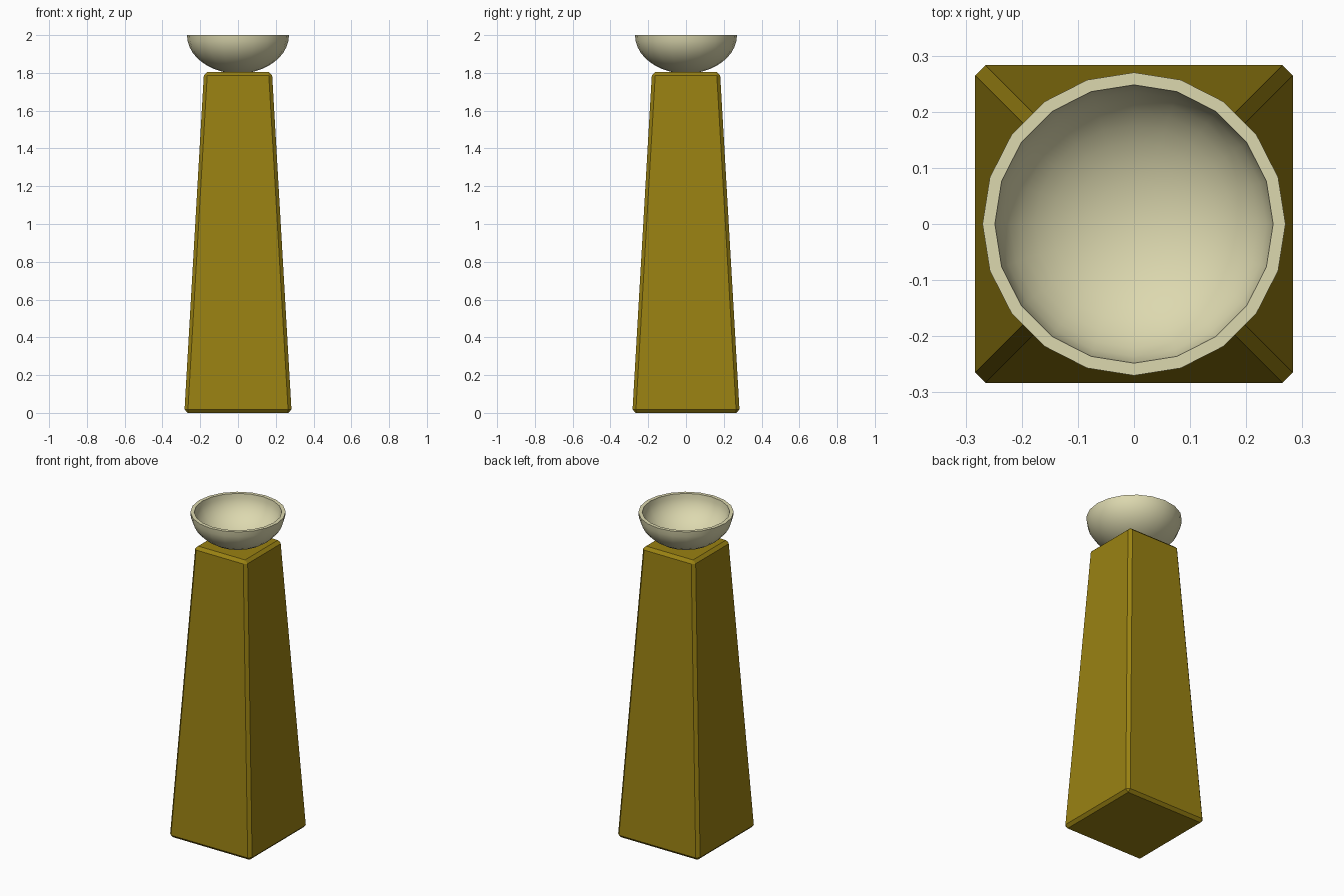
import bpy, bmesh
from math import sin, cos, pi

if "Cube" in bpy.data.objects:
    bpy.data.objects.remove(bpy.data.objects["Cube"])


def make_object(name, bm, color):
    mesh = bpy.data.meshes.new(name)
    bmesh.ops.recalc_face_normals(bm, faces=bm.faces)
    bm.to_mesh(mesh)
    bm.free()
    obj = bpy.data.objects.new(name, mesh)
    bpy.context.collection.objects.link(obj)
    mat = bpy.data.materials.new(name + "_material")
    mat.diffuse_color = (*color, 1)
    mat.use_nodes = True
    mat.node_tree.nodes["Principled BSDF"].inputs["Base Color"].default_value = mat.diffuse_color
    mesh.materials.append(mat)
    return obj


# Tapered square pillar with small chamfers on every edge
HEIGHT = 1.805
bm = bmesh.new()
bmesh.ops.create_cube(bm, size=2)
for v in bm.verts:
    half = 0.284 if v.co.z < 0 else 0.18
    v.co = (v.co.x * half, v.co.y * half, 0 if v.co.z < 0 else HEIGHT)
bmesh.ops.bevel(bm, geom=bm.edges[:], offset=0.018, segments=1,
                affect='EDGES', profile=0.5)
make_object("pillar", bm, (0.32, 0.22, 0.006))

# Shallow hollow bowl: outer and inner half-ellipses joined by a flat rim
SIDES, RINGS, RIM_Z = 20, 10, 2.0


def arc(radius, depth):
    return [(radius * sin(i / RINGS * pi / 2), RIM_Z - depth * cos(i / RINGS * pi / 2))
            for i in range(RINGS + 1)]


profile = arc(0.27, 0.203) + arc(0.248, 0.181)[::-1]
bm = bmesh.new()
points = [bm.verts.new((r, 0, z)) for r, z in profile]
edges = [bm.edges.new(pair) for pair in zip(points, points[1:])]
bmesh.ops.spin(bm, geom=points + edges, cent=(0, 0, 0), axis=(0, 0, 1),
               angle=2 * pi, steps=SIDES)
bmesh.ops.remove_doubles(bm, verts=bm.verts[:], dist=0.0005)
bowl = make_object("bowl", bm, (0.72, 0.69, 0.43))

# Smooth bowl walls, crisp rim
bpy.context.view_layer.objects.active = bowl
bowl.select_set(True)
bpy.ops.object.shade_smooth_by_angle(angle=pi / 6)
